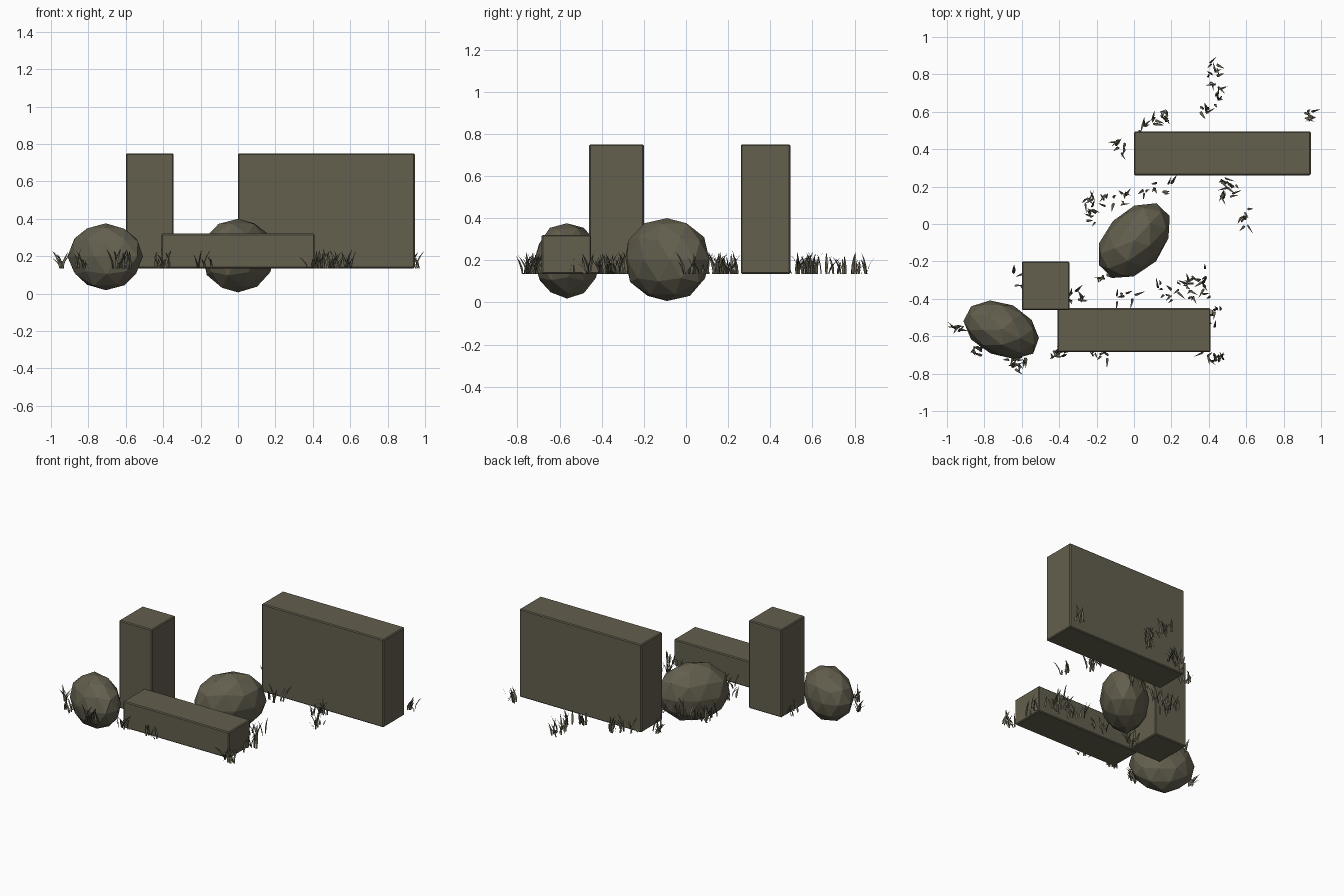
import bpy
import bmesh
import math
import random
from mathutils import Matrix, Vector

random.seed(4)
GROUND = 0.135

default = bpy.data.objects.get("Cube")
if default:
    bpy.data.objects.remove(default, do_unlink=True)

# Single stone olive colour
olive = bpy.data.materials.new("olive_stone")
colour = (0.125, 0.115, 0.077, 1)
olive.use_nodes = True
olive.diffuse_color = colour
shader = olive.node_tree.nodes["Principled BSDF"]
shader.inputs["Base Color"].default_value = colour
shader.inputs["Roughness"].default_value = 0.9


def add_object(name, bm):
    mesh = bpy.data.meshes.new(name)
    bm.to_mesh(mesh)
    bm.free()
    mesh.materials.append(olive)
    obj = bpy.data.objects.new(name, mesh)
    bpy.context.collection.objects.link(obj)
    return obj


def block(name, low, high):
    low, high = Vector(low), Vector(high)
    bm = bmesh.new()
    size = Matrix.Diagonal((high - low).to_4d())
    bmesh.ops.create_cube(bm, size=1, matrix=Matrix.Translation((low + high) / 2) @ size)
    obj = add_object(name, bm)
    bevel = obj.modifiers.new("worn_edges", "BEVEL")
    bevel.width = 0.006
    bevel.segments = 1


def boulder(name, centre, radii, angle):
    bm = bmesh.new()
    bmesh.ops.create_icosphere(bm, subdivisions=2, radius=1)
    for v in bm.verts:
        v.co *= random.uniform(0.98, 1.03)
    turn = Matrix.Rotation(math.radians(angle), 4, "Z")
    place = Matrix.Translation(centre) @ turn @ Matrix.Diagonal((*radii, 1))
    bmesh.ops.transform(bm, matrix=place, verts=bm.verts)
    add_object(name, bm)


def blade(bm, root, heading, height, reach, width):
    """Curved, tapering leaf that leans along its heading."""
    lean = Vector((math.cos(heading), math.sin(heading), 0))
    twist = heading + math.pi / 2 + random.uniform(-0.7, 0.7)
    side = Vector((math.cos(twist), math.sin(twist), 0)) * width / 2
    previous = None
    for t, taper in ((0, 0.7), (0.35, 1), (0.7, 0.65)):
        mid = root + lean * reach * t ** 1.8 + Vector((0, 0, height * t))
        pair = [bm.verts.new(mid - side * taper), bm.verts.new(mid + side * taper)]
        if previous:
            bm.faces.new((previous[0], previous[1], pair[1], pair[0]))
        previous = pair
    tip = bm.verts.new(root + lean * reach + Vector((0, 0, height)))
    bm.faces.new((previous[0], previous[1], tip))


# Stone blocks
block("long_wall", (0, 0.26, GROUND), (0.945, 0.495, 0.75))
block("square_pillar", (-0.6, -0.46, GROUND), (-0.345, -0.2, 0.75))
block("low_wall", (-0.41, -0.685, GROUND), (0.41, -0.45, 0.32))

# Faceted boulders
boulder("middle_boulder", (0, -0.09, 0.203), (0.235, 0.157, 0.198), 47)
boulder("front_boulder", (-0.707, -0.565, 0.198), (0.212, 0.143, 0.178), -25)

# Grass patches: centre x, centre y, half width, half depth, blade count
patches = (
    (0.42, 0.82, 0.03, 0.04, 10), (0.43, 0.7, 0.03, 0.06, 12),
    (0.38, 0.61, 0.03, 0.02, 7), (0.14, 0.57, 0.05, 0.04, 14),
    (0.03, 0.52, 0.03, 0.02, 5), (-0.07, 0.42, 0.03, 0.04, 8),
    (0.94, 0.58, 0.03, 0.02, 8), (0.52, 0.19, 0.06, 0.06, 16),
    (0.59, 0.02, 0.02, 0.06, 9), (-0.23, 0.08, 0.03, 0.07, 16),
    (-0.09, 0.13, 0.07, 0.04, 12), (0.13, 0.19, 0.08, 0.04, 10),
    (0.23, -0.36, 0.11, 0.05, 18), (0.35, -0.31, 0.06, 0.09, 16),
    (-0.05, -0.39, 0.06, 0.03, 8), (-0.17, -0.26, 0.03, 0.05, 8),
    (-0.31, -0.39, 0.04, 0.05, 10), (-0.62, -0.29, 0.03, 0.06, 6),
    (-0.94, -0.56, 0.02, 0.02, 6), (-0.83, -0.68, 0.05, 0.03, 9),
    (-0.62, -0.75, 0.05, 0.04, 18), (-0.4, -0.69, 0.06, 0.02, 14),
    (-0.18, -0.7, 0.06, 0.02, 7), (0.43, -0.71, 0.06, 0.03, 14),
    (0.44, -0.5, 0.03, 0.06, 9),
)
grass = bmesh.new()
for x, y, half_w, half_d, count in patches:
    for i in range(count):
        root = Vector((x + random.uniform(-half_w, half_w),
                       y + random.uniform(-half_d, half_d), GROUND))
        blade(grass, root, random.uniform(0, math.tau), random.uniform(0.05, 0.11),
              random.uniform(0.02, 0.06), random.uniform(0.011, 0.017))

# Outermost blades lean away from the stones
blade(grass, Vector((-0.95, -0.55, GROUND)), math.pi, 0.06, 0.05, 0.014)
blade(grass, Vector((0.95, 0.6, GROUND)), 0.3, 0.095, 0.05, 0.014)
add_object("grass_tufts", grass)
